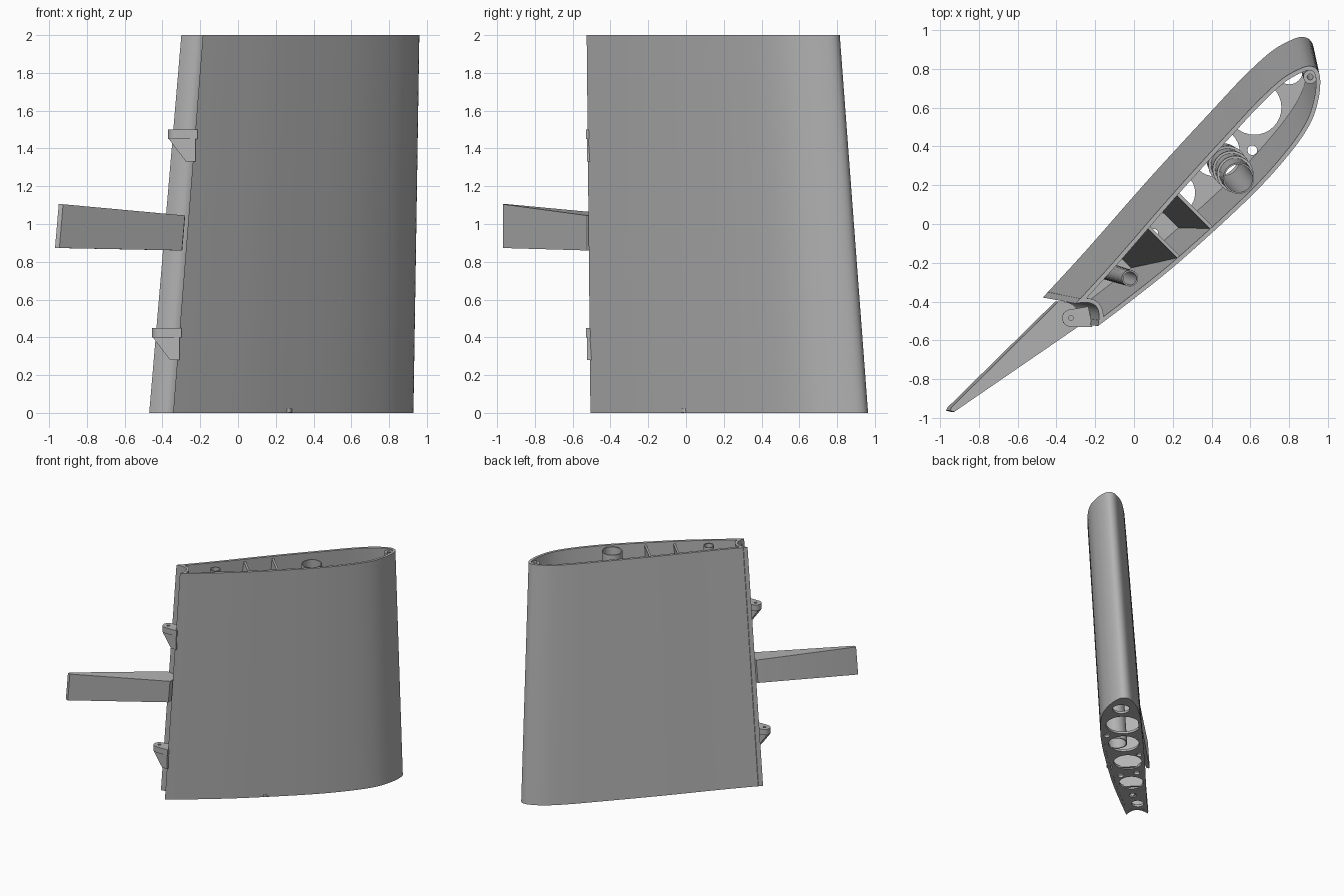
import bpy, bmesh, math
from mathutils import Vector

if "Cube" in bpy.data.objects:
    bpy.data.objects.remove(bpy.data.objects["Cube"])

grey = bpy.data.materials.new("plain grey")
grey.use_nodes = True
grey.diffuse_color = (0.45, 0.45, 0.45, 1)
grey.node_tree.nodes["Principled BSDF"].inputs["Base Color"].default_value = grey.diffuse_color


def finish(name, bm):
    bmesh.ops.recalc_face_normals(bm, faces=bm.faces)
    mesh = bpy.data.meshes.new(name)
    bm.to_mesh(mesh)
    bm.free()
    obj = bpy.data.objects.new(name, mesh)
    bpy.context.collection.objects.link(obj)
    mesh.materials.append(grey)
    bpy.ops.object.select_all(action="DESELECT")
    obj.select_set(True)
    bpy.context.view_layer.objects.active = obj
    bpy.ops.object.shade_smooth_by_angle(angle=math.radians(30))
    return obj


def taper(p, z):
    """Moves a tip-section point to its place at height z."""
    k = 1 - z / 2
    return Vector((p[0] * (1 + 0.11 * k) - 0.137 * k, p[1] * (1 + 0.097 * k) + 0.071 * k, z))


def circle(x, y, r, n=32):
    return [Vector((x + r * math.cos(2 * math.pi * i / n), y + r * math.sin(2 * math.pi * i / n)))
            for i in range(n)]


def smooth(pts, steps=6):
    """Catmull-Rom curve through the points."""
    p = [pts[0]] + pts + [pts[-1]]
    out = []
    for a, b, c, d in zip(p, p[1:], p[2:], p[3:]):
        for i in range(steps):
            t = i / steps
            out.append(0.5 * (2 * b + (c - a) * t + (2 * a - 5 * b + 4 * c - d) * t ** 2
                              + (3 * b - a - 3 * c + d) * t ** 3))
    return out + [pts[-1]]


def inset(loop, dist):
    """Moves a clockwise loop inward."""
    out = []
    for i, p in enumerate(loop):
        e1 = (p - loop[i - 1]).normalized()
        e2 = (loop[(i + 1) % len(loop)] - p).normalized()
        n1, n2 = Vector((e1.y, -e1.x)), Vector((e2.y, -e2.x))
        n = (n1 + n2).normalized()
        out.append(p + n * min(dist / max(n.dot(n1), 0.1), 2 * dist))
    return out


def bridge(loops, bm, closed):
    rings = [[bm.verts.new(p) for p in loop] for loop in loops]
    pairs = list(zip(rings, rings[1:])) + ([(rings[-1], rings[0])] if closed else [])
    for a, b in pairs:
        for i in range(len(a)):
            j = (i + 1) % len(a)
            bm.faces.new((a[i], a[j], b[j], b[i]))
    if not closed:
        bm.faces.new(rings[0])
        bm.faces.new(rings[-1])


def hollow(name, outer, inner, z0, z1):
    """Tapered tube with a wall between two outlines."""
    bm = bmesh.new()
    bridge([[taper(p, z) for p in loop] for loop, z in
            ((outer, z0), (outer, z1), (inner, z1), (inner, z0))], bm, True)
    return finish(name, bm)


def solid(name, low, high):
    bm = bmesh.new()
    bridge([low, high], bm, False)
    return finish(name, bm)


def plate(name, outline, holes, z0, thick):
    """Flat plate with round holes."""
    curve = bpy.data.curves.new(name, "CURVE")
    curve.dimensions, curve.fill_mode = "2D", "BOTH"
    curve.extrude = thick / 2
    for loop in [outline] + [circle(*h) for h in holes]:
        s = curve.splines.new("POLY")
        s.points.add(len(loop) - 1)
        for pt, p in zip(s.points, loop):
            pt.co = (p[0], p[1], 0, 1)
        s.use_cyclic_u = True
    obj = bpy.data.objects.new(name, curve)
    bpy.context.collection.objects.link(obj)
    mesh = bpy.data.meshes.new_from_object(obj.evaluated_get(bpy.context.evaluated_depsgraph_get()))
    bpy.data.objects.remove(obj)
    bm = bmesh.new()
    bm.from_mesh(mesh)
    bpy.data.meshes.remove(mesh)
    bmesh.ops.remove_doubles(bm, verts=bm.verts, dist=0.0001)
    bmesh.ops.translate(bm, verts=bm.verts, vec=(0, 0, z0 + thick / 2))
    return finish(name, bm)


# Wing section: upper side, nose, lower side, then the hollow hinge cove
section = smooth([Vector(p) for p in (
    (-.30, -.41), (-.1, -.19), (.2, .155), (.505, .49), (.64, .635), (.76, .745), (.85, .798),
    (.905, .814), (.945, .795), (.96, .74), (.95, .64), (.907, .515), (.8, .36), (.6, .14),
    (.24, -.19), (-.02, -.4), (-.186, -.526))])
a, b = section[-1], section[0]
cove = [a.lerp(b, t / 12) + Vector((.7, .7)) * .065 * 4 * (t / 12) * (1 - t / 12) for t in range(1, 12)]
outline = section + cove
inner = inset(outline, 0.022)
hollow("wing_skin", outline, inner, 0, 2)

# Root rib with lightening holes
plate("root_rib", [taper(p, 0) for p in inset(outline, 0.01)], [
    (.80, .79, .07), (.62, .60, .14), (.42, .37, .125), (.2, .16, .115), (-.04, -.08, .1),
    (-.3, -.31, .05), (-.18, -.23, .03), (.61, .38, .025), (.2, .31, .025), (.1, -.05, .025),
    (.03, .07, .025), (.26, .0, .025)], 0.002, 0.02)


# Leaning spars that cross the wing from skin to skin
def crossing(s, z):
    pts = [taper(p, z) for p in inset(section, 0.01)]
    hits = []
    for p, q in zip(pts, pts[1:]):
        u, v = (p.x + p.y) / 2 - s, (q.x + q.y) / 2 - s
        if u * v <= 0 and u != v:
            hits.append(p.lerp(q, u / (u - v)))
    return hits[0], hits[-1]


def spar_loop(s, z):
    (p, q), (r, t) = crossing(s - .006, z), crossing(s + .006, z)
    return [p, q, t, r]


for name, low, high in (("rear_spar", -.115, .03), ("front_spar", .11, .19)):
    solid(name, spar_loop(low, .01), spar_loop(high, 1.98))

# Tubes running the length of the wing, with collars on the main one
for name, x, y, r, wall in (("main_tube", .54, .235, .08, .008), ("rear_tube", -.02, -.28, .042, .008),
                            ("nose_tube", .908, .757, .035, .02)):
    hollow(name, circle(x, y, r), circle(x, y, r - wall), .01, 1.99)
for z in (.5, 1.0, 1.5):
    hollow("tube_collar", circle(.54, .235, .092), circle(.54, .235, .076), z, z + .03)

# Flap arm: flush with the skin, rounded nose inside the cove
arm = [Vector(p) for p in ((-.285, -.525), (-.935, -.968), (-.958, -.962), (-.95, -.945), (-.395, -.4))]
arm += [arm[4].lerp(arm[0], t / 8) + Vector((.7, .7)) * .05 * 4 * (t / 8) * (1 - t / 8) for t in range(1, 8)]


def arm_loop(z_nose, z_tip):
    out = []
    for p in arm:
        z = z_nose + (z_tip - z_nose) * min(max((-.3 - p.x) / .64, 0), 1)
        out.append(Vector((p.x + .085 * (z - 1), p.y, z)))
    return out


solid("flap_arm", arm_loop(.86, .873), arm_loop(1.045, 1.105))

# Hinge brackets: drilled lug over a slanted gusset
for x, z in ((-.325, 1.5), (-.41, .45)):
    y = -.485
    lug = [Vector((x + .045 * math.cos(t), y + .045 * math.sin(t)))
           for t in (math.pi * (.5 + i / 16) for i in range(17))]
    lug += [Vector((x + .11, y - .045)), Vector((x + .09, y + .06))]
    plate("hinge_lug", lug, [(x, y, .012)], z - .05, .05)
    side = ((-.04, -.05), (-.03, -.065), (.05, -.17), (.1, -.17), (.1, -.045))
    solid("hinge_gusset", [Vector((x + u, y - .03 - .1 * u, z + w)) for u, w in side],
          [Vector((x + u, y + .025, z + w)) for u, w in side])
